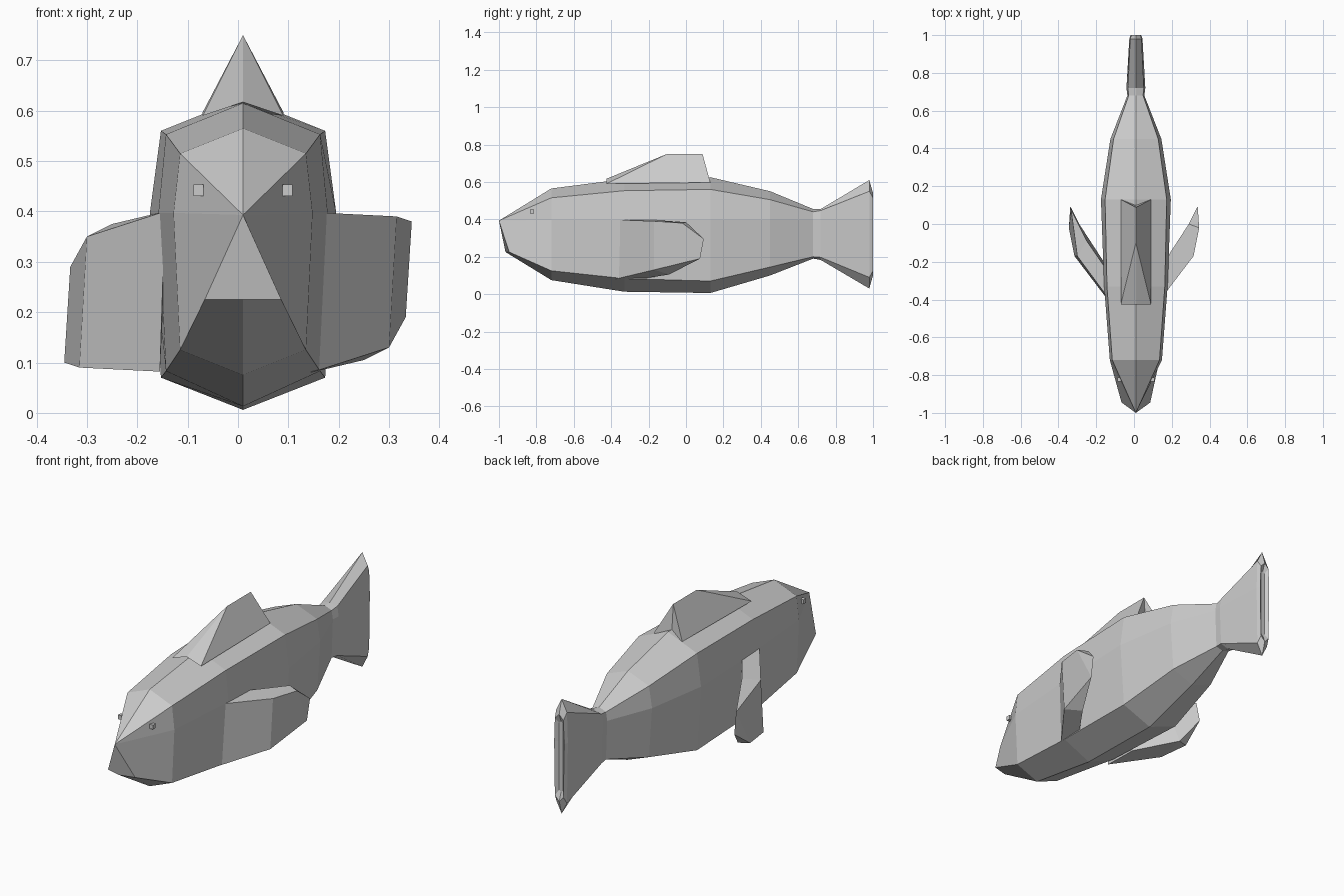
import bpy
import bmesh
from mathutils import Vector

if "Cube" in bpy.data.objects:
    bpy.data.objects.remove(bpy.data.objects["Cube"])

CX = 0.01  # centre line of the body

grey = bpy.data.materials.new("grey")
grey.diffuse_color = (0.6, 0.6, 0.6, 1)
grey.use_nodes = True
grey.node_tree.nodes["Principled BSDF"].inputs["Base Color"].default_value = grey.diffuse_color


def add_mesh(name, verts, faces, merge=0.0005):
    mesh = bpy.data.meshes.new(name)
    bm = bmesh.new()
    vs = [bm.verts.new(v) for v in verts]
    for f in faces:
        bm.faces.new([vs[i] for i in f])
    bmesh.ops.remove_doubles(bm, verts=bm.verts, dist=merge)
    bmesh.ops.recalc_face_normals(bm, faces=bm.faces)
    bm.to_mesh(mesh)
    bm.free()
    mesh.materials.append(grey)
    obj = bpy.data.objects.new(name, mesh)
    bpy.context.collection.objects.link(obj)
    return obj


# Body and tail: eight-sided rings
# y, ridge z, shoulder half width and z, side half width, lower z, keel z
stations = [
    (-0.72, 0.565, 0.125, 0.515, 0.138, 0.125, 0.075),
    (-0.33, 0.615, 0.153, 0.553, 0.168, 0.083, 0.013),
    (0.13, 0.625, 0.163, 0.560, 0.185, 0.070, 0.006),
    (0.45, 0.550, 0.118, 0.505, 0.135, 0.145, 0.100),
    (0.68, 0.455, 0.038, 0.440, 0.045, 0.200, 0.190),
    (0.72, 0.455, 0.042, 0.447, 0.050, 0.197, 0.183),
    (0.98, 0.610, 0.030, 0.550, 0.035, 0.090, 0.030),
    (1.00, 0.540, 0.024, 0.515, 0.028, 0.125, 0.100),
    (0.985, 0.500, 0.010, 0.490, 0.012, 0.150, 0.140),
]


def ring(half):
    """Mirror a half section (ridge, shoulder, side, lower, keel) into a ring."""
    right = [(CX + x, y, z) for x, y, z in half]
    left = [(CX - x, y, z) for x, y, z in half[3:0:-1]]
    return right + left


nose = (0, -1.0, 0.393)
rings = [ring([nose, nose, nose, (0.076, -0.945, 0.225), (0, -0.965, 0.225)])]
for y, top, sw, sz, mw, lz, keel in stations:
    rings.append(ring([(0, y, top), (sw, y, sz), (mw, y, 0.397), (sw, y, lz), (0, y, keel)]))

faces = []
for r in range(len(rings) - 1):
    for i in range(8):
        j = (i + 1) % 8
        faces.append((r * 8 + i, r * 8 + j, r * 8 + 8 + j, r * 8 + 8 + i))
last = (len(rings) - 1) * 8
faces.append([last + i for i in range(8)])

mesh_verts = [v for r in rings for v in r]
bm = bmesh.new()
vs = [bm.verts.new(v) for v in mesh_verts]
for f in faces:
    bm.faces.new([vs[i] for i in f])
bmesh.ops.remove_doubles(bm, verts=bm.verts, dist=0.0005)
bmesh.ops.holes_fill(bm, edges=bm.edges, sides=8)  # mouth
bmesh.ops.recalc_face_normals(bm, faces=bm.faces)
body_mesh = bpy.data.meshes.new("body")
bm.to_mesh(body_mesh)
bm.free()
body_mesh.materials.append(grey)
bpy.context.collection.objects.link(bpy.data.objects.new("body", body_mesh))

# Back fin: wedge with a long front slope and a notched rear
add_mesh("back_fin", [
    (CX - 0.08, -0.425, 0.59), (CX, -0.425, 0.617), (CX + 0.08, -0.425, 0.59),
    (CX, -0.10, 0.75), (CX, 0.088, 0.75),
    (CX - 0.08, 0.13, 0.597), (CX + 0.08, 0.13, 0.597), (CX, 0.10, 0.60),
], [(0, 1, 3), (1, 2, 3), (0, 3, 4, 5), (2, 6, 4, 3),
    (5, 4, 7), (7, 4, 6), (0, 5, 7, 6, 2, 1)])

# Side fins: the left one is the right one turned half way round the y axis
fin_verts = [
    (0.155, -0.38, 0.398), (0.315, -0.17, 0.39), (0.345, -0.02, 0.38),  # outer top
    (0.337, 0.095, 0.295), (0.333, 0.075, 0.19),                        # tip
    (0.30, -0.17, 0.13), (0.145, -0.38, 0.08),                          # outer bottom
    (0.16, -0.20, 0.398), (0.29, 0.0, 0.385),                           # inner top
    (0.25, -0.09, 0.105), (0.14, -0.25, 0.08),                          # inner bottom
]
fin_faces = [(0, 1, 5, 6), (1, 2, 4, 5), (2, 3, 4), (7, 10, 9, 8), (8, 3, 2),
             (8, 9, 4, 3), (0, 7, 8, 1), (1, 8, 2), (6, 5, 9, 10), (5, 4, 9),
             (0, 6, 10, 7)]
add_mesh("right_fin", fin_verts, fin_faces)
add_mesh("left_fin", [(-x, y, 0.48 - z) for x, y, z in fin_verts], fin_faces)

# Eyes: small cubes set into the head
for name, side in (("left_eye", -1), ("right_eye", 1)):
    c = Vector((CX + side * 0.088, -0.823, 0.442))
    corners = [c + Vector((a * 0.01, b * 0.01, d * 0.011))
               for a in (-1, 1) for b in (-1, 1) for d in (-1, 1)]
    add_mesh(name, corners, [(0, 1, 3, 2), (4, 6, 7, 5), (0, 4, 5, 1),
                             (2, 3, 7, 6), (0, 2, 6, 4), (1, 5, 7, 3)])
